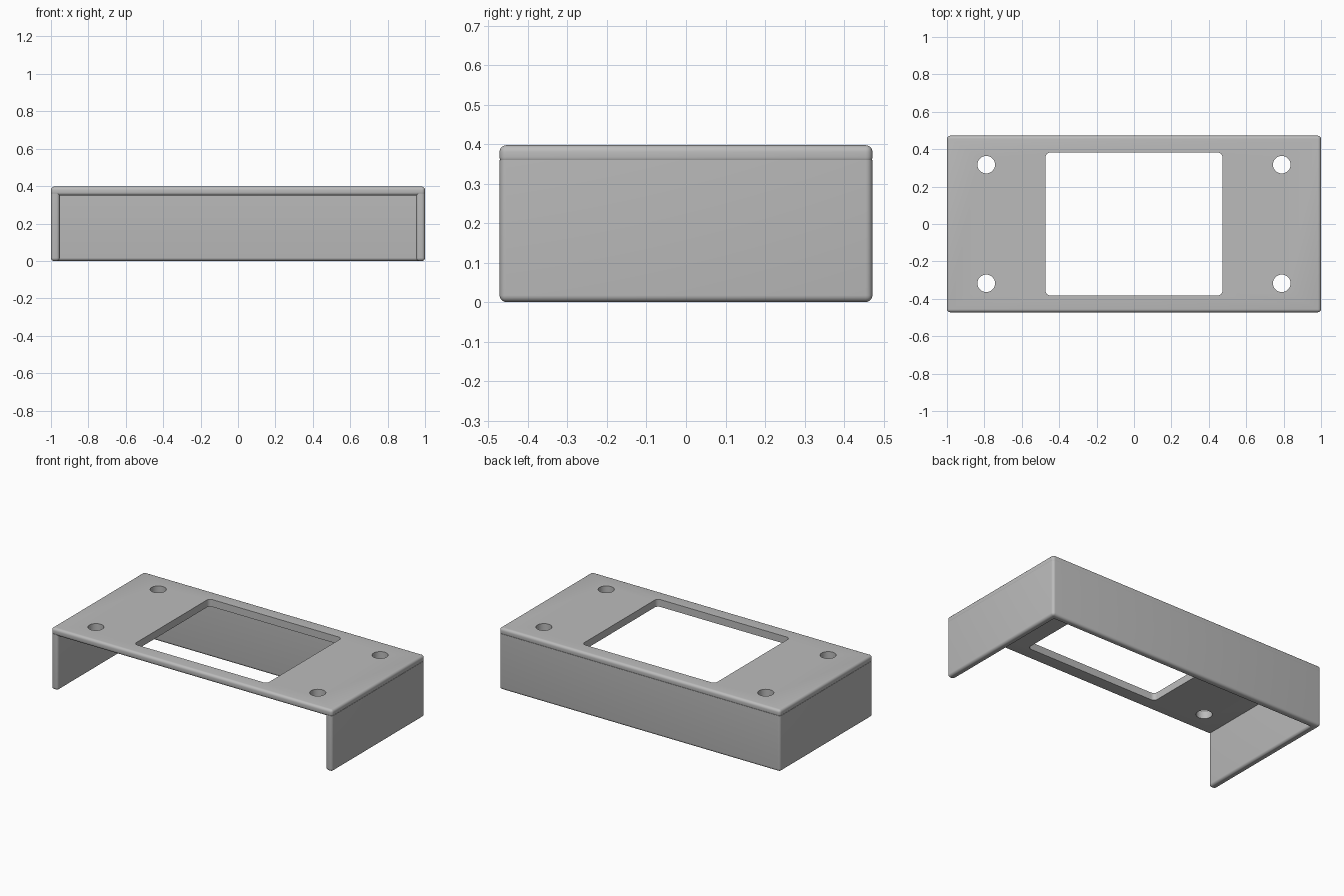
import bpy, bmesh, math

if "Cube" in bpy.data.objects:
    bpy.data.objects.remove(bpy.data.objects["Cube"])

grey = bpy.data.materials.new("light_grey")
grey.diffuse_color = (0.5, 0.5, 0.5, 1)
grey.use_nodes = True
grey.node_tree.nodes["Principled BSDF"].inputs["Base Color"].default_value = grey.diffuse_color

W, D, H = 1.0, 0.472, 0.397      # half width, half depth, height
T, R = 0.047, 0.017              # wall thickness, edge radius
SEAM, UNDER = 0.36, 0.35         # top of walls, underside of plate


def prism(name, outline, z0, z1, edge_rule=None, radius=R, segments=5):
    """Extrude a flat outline upward and round the edges picked by edge_rule."""
    bm = bmesh.new()
    face = bm.faces.new([bm.verts.new((x, y, z0)) for x, y in outline])
    up = bmesh.ops.extrude_face_region(bm, geom=[face])
    for v in up["geom"]:
        if isinstance(v, bmesh.types.BMVert):
            v.co.z = z1
    bmesh.ops.recalc_face_normals(bm, faces=bm.faces)
    if edge_rule:
        bmesh.ops.bevel(bm, geom=[e for e in bm.edges if edge_rule(e)], offset=radius,
                        segments=segments, profile=0.5, affect='EDGES')
    mesh = bpy.data.meshes.new(name)
    bm.to_mesh(mesh)
    bm.free()
    obj = bpy.data.objects.new(name, mesh)
    bpy.context.collection.objects.link(obj)
    mesh.materials.append(grey)
    return obj


def rect(x, y):
    return [(-x, -y), (x, -y), (x, y), (-x, y)]


def vertical(e):
    return abs(e.verts[0].co.z - e.verts[1].co.z) > 0.01


def smooth(obj):
    bpy.ops.object.select_all(action='DESELECT')
    bpy.context.view_layer.objects.active = obj
    obj.select_set(True)
    bpy.ops.object.shade_smooth_by_angle(angle=math.radians(35))


# Side and back walls: one U-shaped skirt, rounded everywhere but the top and inner corners
def skirt_edge(e):
    at_top = all(v.co.z > SEAM - 0.001 for v in e.verts)
    inner_corner = vertical(e) and abs(e.verts[0].co.y - (D - T)) < 0.001
    return not at_top and not inner_corner


skirt = prism("wall_skirt",
              [(-W, -D), (-W + T, -D), (-W + T, D - T), (W - T, D - T),
               (W - T, -D), (W, -D), (W, D), (-W, D)], 0, SEAM, skirt_edge)
smooth(skirt)

# Top plate with all edges rounded
plate = prism("top_plate", rect(W, D), UNDER, H, lambda e: True)

# Cutters: display window and four screw holes
cutters = [prism("window_cutter", rect(0.473, 0.382), 0.2, 0.6, vertical, 0.025)]
circle = [(0.047 * math.cos(a * math.tau / 40), 0.047 * math.sin(a * math.tau / 40))
          for a in range(40)]
for sx in (-1, 1):
    for sy in (-1, 1):
        cutters.append(prism("screw_hole_cutter",
                             [(sx * 0.79 + x, sy * 0.317 + y) for x, y in circle], 0.2, 0.6))
bpy.context.view_layer.objects.active = plate
for c in cutters:
    mod = plate.modifiers.new("cut", 'BOOLEAN')
    mod.operation, mod.solver, mod.object = 'DIFFERENCE', 'EXACT', c
    bpy.ops.object.modifier_apply(modifier=mod.name)
    bpy.data.objects.remove(c)
smooth(plate)
